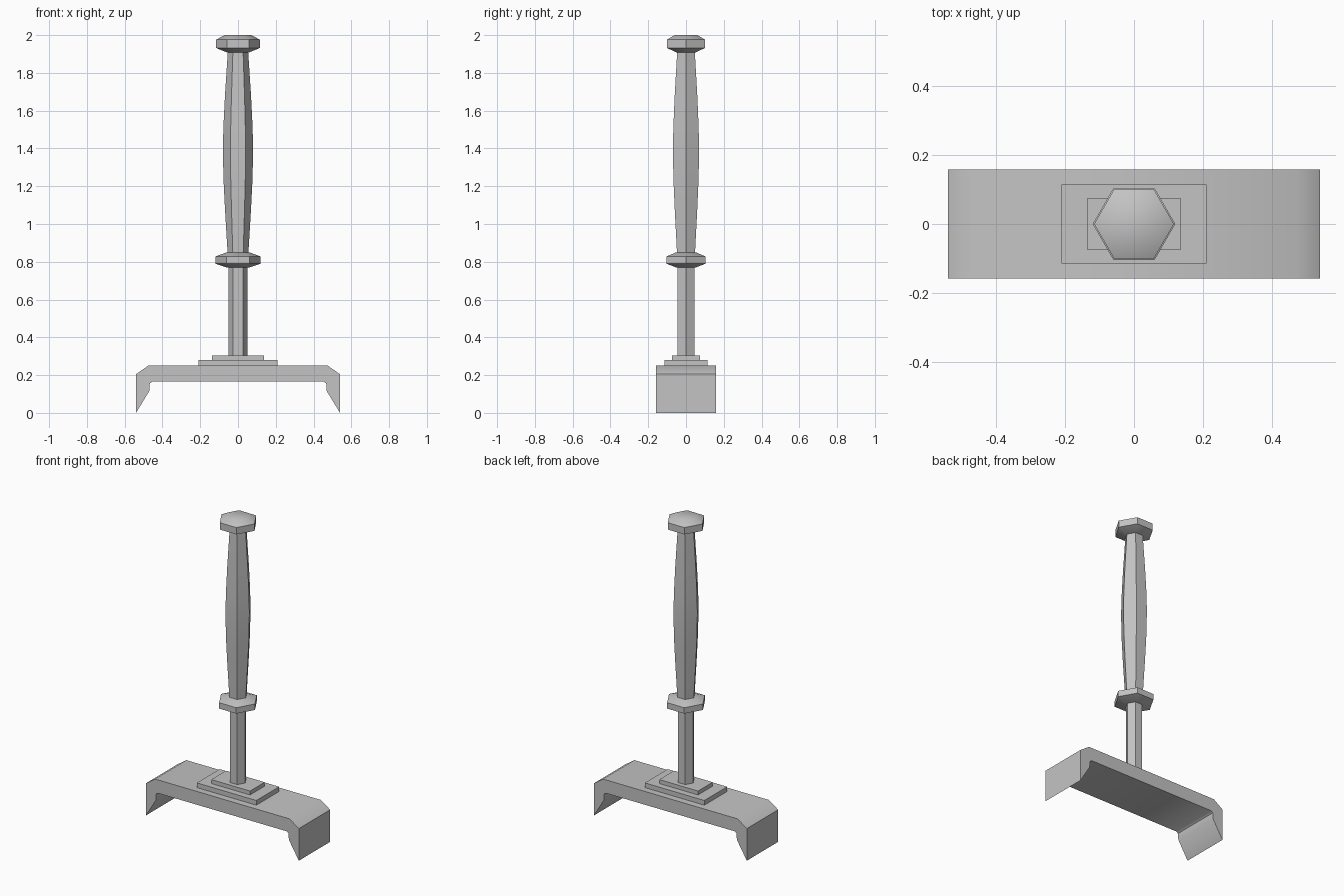
import bpy
import bmesh
from math import cos, sin, pi, radians

cube = bpy.data.objects.get("Cube")
if cube:
    bpy.data.objects.remove(cube, do_unlink=True)

GREY = 0.55
metal = bpy.data.materials.new("plain grey")
metal.use_nodes = True
metal.diffuse_color = (GREY, GREY, GREY, 1)
metal.node_tree.nodes["Principled BSDF"].inputs["Base Color"].default_value = (GREY, GREY, GREY, 1)


def finish(name, bm):
    """Turn a bmesh into a shaded object with the shared material."""
    bmesh.ops.recalc_face_normals(bm, faces=bm.faces)
    mesh = bpy.data.meshes.new(name)
    bm.to_mesh(mesh)
    bm.free()
    mesh.materials.append(metal)
    obj = bpy.data.objects.new(name, mesh)
    bpy.context.collection.objects.link(obj)
    bpy.ops.object.select_all(action="DESELECT")
    bpy.context.view_layer.objects.active = obj
    obj.select_set(True)
    bpy.ops.object.shade_smooth_by_angle(angle=radians(40))
    return obj


def hex_turning(name, profile):
    """Six-sided turned part from (radius, height) pairs, corners on the x axis."""
    bm = bmesh.new()
    rings = [[bm.verts.new((r * cos(i * pi / 3), r * sin(i * pi / 3), z)) for i in range(6)]
             for r, z in profile]
    for low, high in zip(rings, rings[1:]):
        for i in range(6):
            j = (i + 1) % 6
            bm.faces.new((low[i], low[j], high[j], high[i]))
    bm.faces.new(rings[0][::-1])
    bm.faces.new(rings[-1])
    return finish(name, bm)


def extrusion(name, outline, half_depth):
    """Outline in x and z, extruded along y."""
    bm = bmesh.new()
    face = bm.faces.new([bm.verts.new((x, -half_depth, z)) for x, z in outline])
    moved = bmesh.ops.extrude_face_region(bm, geom=[face])["geom"]
    verts = [v for v in moved if isinstance(v, bmesh.types.BMVert)]
    bmesh.ops.translate(bm, verts=verts, vec=(0, 2 * half_depth, 0))
    return finish(name, bm)


# Clamp-shaped foot with a pointed tooth at each end
half = [(0.475, 0.25), (0.54, 0.205), (0.54, 0.0), (0.47, 0.115), (0.467, 0.155), (0.455, 0.165)]
extrusion("foot_bracket", half + [(-x, z) for x, z in reversed(half)], 0.158)

# Stepped plates under the shaft
for name, x, y, z0, z1 in (("lower_plate", 0.21, 0.115, 0.245, 0.28),
                           ("upper_plate", 0.137, 0.074, 0.275, 0.305)):
    extrusion(name, [(-x, z0), (x, z0), (x, z1), (-x, z1)], y)

# Shaft, collar, swelling grip and end knob
hex_turning("shaft", [(0.051, 0.3), (0.051, 0.78)])
hex_turning("collar", [(0.06, 0.77), (0.12, 0.79), (0.12, 0.828), (0.06, 0.85)])
hex_turning("grip", [(0.055, 0.845), (0.069, 1.08), (0.077, 1.24), (0.08, 1.4),
                     (0.077, 1.52), (0.069, 1.68), (0.054, 1.91)])
hex_turning("end_knob", [(0.058, 1.908), (0.116, 1.932), (0.116, 1.976), (0.07, 2.0)])
